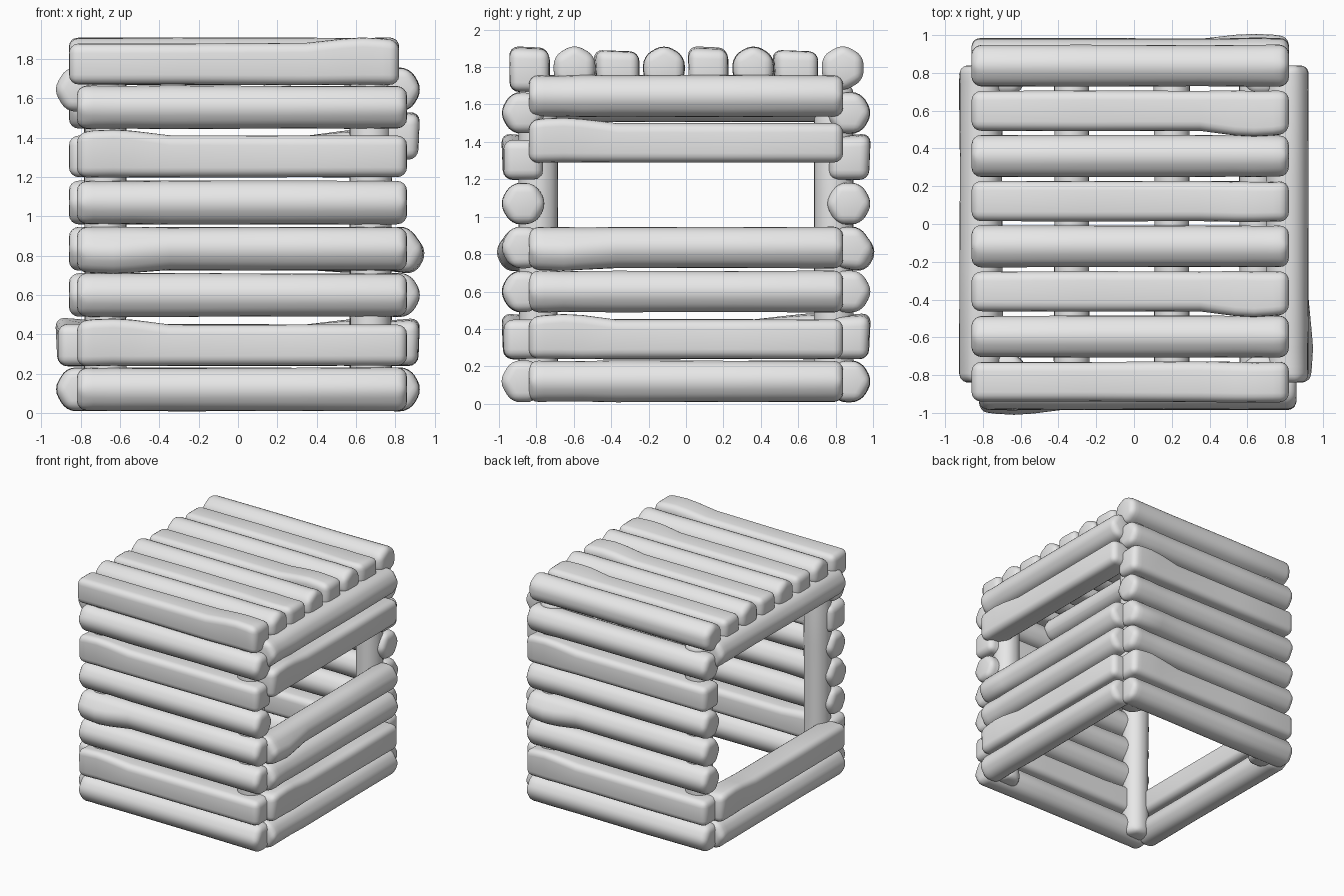
import bpy
import bmesh
import math
import random
from mathutils import Vector

random.seed(4)
cube = bpy.data.objects.get("Cube")
if cube:
    bpy.data.objects.remove(cube, do_unlink=True)

# One plain material for all the timber
grey = bpy.data.materials.new("plain grey")
grey.use_nodes = True
grey.diffuse_color = (0.8, 0.8, 0.8, 1)
grey.node_tree.nodes["Principled BSDF"].inputs["Base Color"].default_value = (0.8, 0.8, 0.8, 1)

# Ring positions along a log, with the strength of the knot at each
RINGS = [(0, 0.4), (0.05, 0.8), (0.11, 1), (0.17, 0.75), (0.28, 0), (0.65, 0), (1, 0)]
UP = Vector((0, 0, 1))


def log(name, start, end, out, up, squarish=False, knot=None, size=1.0):
    """Hewn log from start to end; knot is the angle of its bulge, from out to up."""
    sides, radius, roll = (4, 0.15, math.pi / 4) if squarish else (6, 0.127, 0)
    bm = bmesh.new()
    rings = []
    for t, strength in RINGS:
        centre = start.lerp(end, t)
        wobble = size * random.uniform(0.98, 1.02)
        ring = []
        for i in range(sides):
            a = roll + math.tau * i / sides
            point = centre + (out * math.cos(a) + up * math.sin(a)) * radius * wobble
            if knot is not None:
                push = strength * 0.04 * max(0, math.cos(a - knot))
                point += (out * math.cos(knot) + up * math.sin(knot)) * push
            ring.append(bm.verts.new(point))
        rings.append(ring)
    for lower, upper in zip(rings, rings[1:]):
        for i in range(sides):
            j = (i + 1) % sides
            bm.faces.new((lower[i], lower[j], upper[j], upper[i]))
    bm.faces.new(rings[0])
    bm.faces.new(rings[-1])
    bmesh.ops.recalc_face_normals(bm, faces=bm.faces)
    mesh = bpy.data.meshes.new(name)
    bm.to_mesh(mesh)
    bm.free()
    mesh.materials.append(grey)
    mesh.shade_smooth()
    obj = bpy.data.objects.new(name, mesh)
    bpy.context.collection.objects.link(obj)
    # Worn, rounded edges
    bevel = obj.modifiers.new("worn edges", 'BEVEL')
    bevel.width = 0.05
    bevel.segments = 4
    bevel.limit_method = 'ANGLE'
    bevel.angle_limit = math.radians(35)
    return obj


def wall(name, out, distance, lo, hi, rows):
    """Stack of level logs; rows are (height, squarish, knot angle)."""
    along = UP.cross(out)
    for n, (z, squarish, knot) in enumerate(rows):
        base = out * distance + UP * z
        log(f"{name}_log_{n + 1}", base + along * lo, base + along * hi,
            out, UP, squarish, knot)


# Closed front and back walls
TOP = math.radians(70)
LOW = math.radians(-35)
courses = [(0.12, False, None), (0.345, True, TOP), (0.6, False, None),
           (0.835, False, LOW), (1.07, False, None), (1.305, True, TOP),
           (1.555, False, None)]
for name, y in (("front", -1), ("back", 1)):
    wall(name, Vector((0, y, 0)), 0.87, -0.82, 0.86, courses)

# Window wall on one side, doorway wall on the other
lintel = (1.645, False, None)
wall("window_wall", Vector((1, 0, 0)), 0.81, -0.84, 0.84,
     courses[:4] + [(1.395, True, TOP), lintel])
wall("doorway_wall", Vector((-1, 0, 0)), 0.81, -0.84, 0.84, courses[:2] + [lintel])

# Corner posts
for x in (-0.675, 0.675):
    for y in (-0.79, 0.79):
        log("corner_post", Vector((x, y, 0.03)), Vector((x, y, 1.71)),
            Vector((1, 0, 0)), Vector((0, 1, 0)), size=0.95)

# Roof beams running front to back
for x in (-0.33, 0.2, 0.65):
    log("roof_beam", Vector((x, -0.8, 1.6)), Vector((x, 0.8, 1.6)),
        Vector((1, 0, 0)), UP, size=0.85)

# Roof logs, alternately squarish and pointed, with knots on the squarish ones
FRONTWARD = Vector((0, -1, 0))
for n in range(8):
    y = -0.835 + n * 0.239
    squarish = n % 2 == 0
    knot = None
    if squarish:
        knot = math.radians(80 if n % 4 == 0 else 20)
    z = 1.775 if squarish else 1.795
    # Pointed logs stand on an edge, so their frame is turned
    out, up = (FRONTWARD, UP) if squarish else (UP, -FRONTWARD)
    log(f"roof_log_{n + 1}", Vector((0.82, y, z)), Vector((-0.86, y, z)),
        out, up, squarish, knot)
